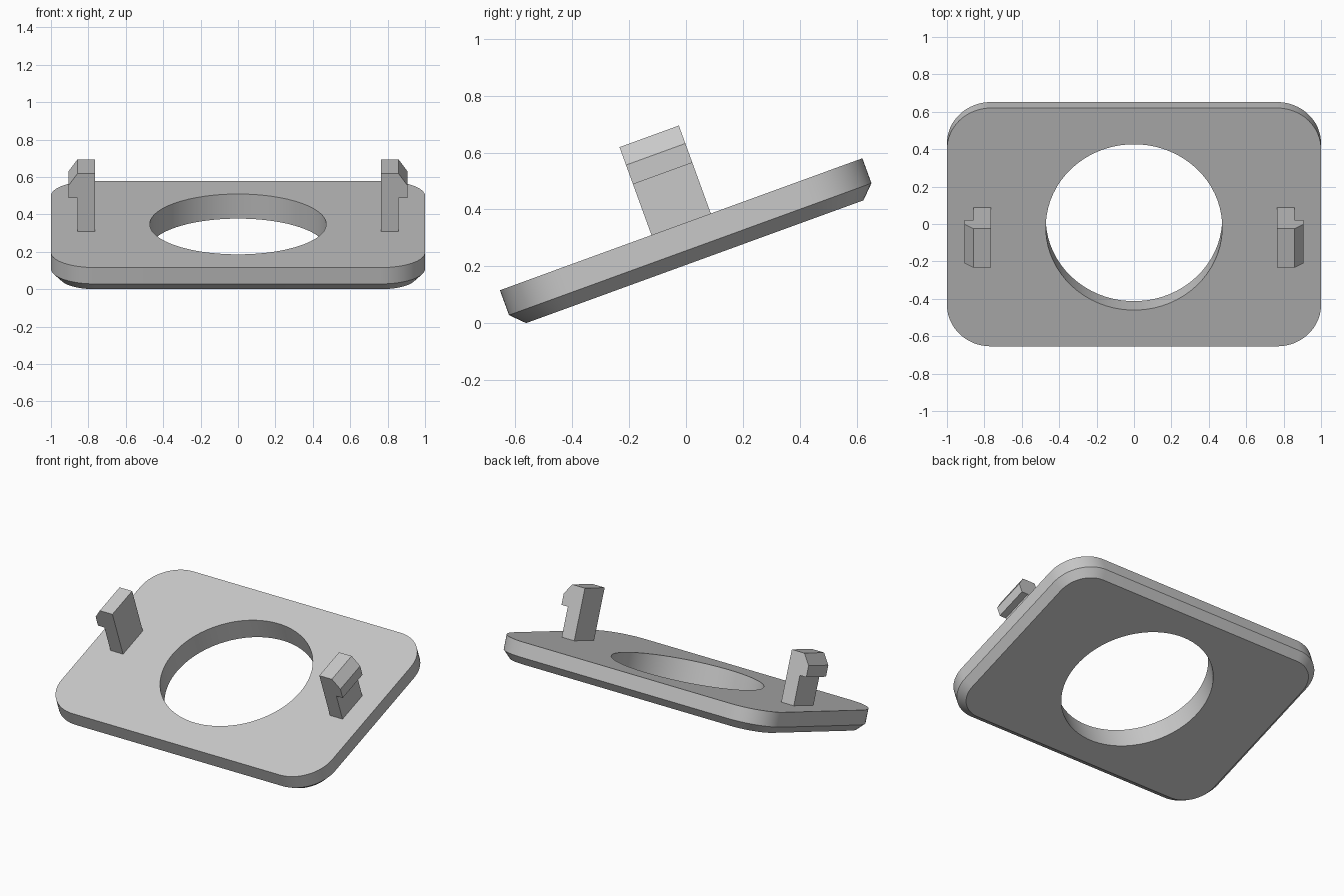
import bpy, bmesh, math
from mathutils import Matrix, Vector

cube = bpy.data.objects.get("Cube")
if cube:
    bpy.data.objects.remove(cube, do_unlink=True)

grey = bpy.data.materials.new("light_grey")
grey.use_nodes = True
grey.diffuse_color = (0.58, 0.58, 0.58, 1)
grey.node_tree.nodes["Principled BSDF"].inputs["Base Color"].default_value = grey.diffuse_color

# Shared frame: centre of the plate's top face, leaning back
TILT = Matrix.Translation((0, -0.017, 0.348)) @ Matrix.Rotation(math.radians(20), 4, 'X')
HALF_X, HALF_Y, RADIUS = 1.0, 0.678, 0.235
THICK, CHAMFER, HOLE = 0.14, 0.047, 0.472
STEPS = 16


def finish(name, bm):
    bmesh.ops.recalc_face_normals(bm, faces=bm.faces)
    mesh = bpy.data.meshes.new(name)
    bm.to_mesh(mesh)
    bm.free()
    mesh.materials.append(grey)
    obj = bpy.data.objects.new(name, mesh)
    bpy.context.collection.objects.link(obj)
    obj.matrix_world = TILT
    return obj


def rounded_ring(inset, z):
    points = []
    r = RADIUS - inset
    for corner, (sx, sy) in enumerate([(1, 1), (-1, 1), (-1, -1), (1, -1)]):
        for i in range(STEPS + 1):
            a = math.pi / 2 * (corner + i / STEPS)
            points.append(Vector((sx * (HALF_X - RADIUS) + r * math.cos(a),
                                  sy * (HALF_Y - RADIUS) + r * math.sin(a), z)))
    return points


def hole_ring(z):
    count = 4 * (STEPS + 1)
    angles = [math.pi / 4 + (i - STEPS / 2) * math.tau / count for i in range(count)]
    return [Vector((HOLE * math.cos(a), HOLE * math.sin(a), z)) for a in angles]


# Plate: rings joined around the rim, underside and hole
bm = bmesh.new()
rings = [rounded_ring(0, 0), rounded_ring(0, CHAMFER - THICK),
         rounded_ring(CHAMFER, -THICK), hole_ring(-THICK), hole_ring(0)]
rings = [[bm.verts.new(p) for p in ring] for ring in rings]
for k, ring in enumerate(rings):
    following = rings[(k + 1) % len(rings)]
    for i in range(len(ring)):
        j = (i + 1) % len(ring)
        bm.faces.new((ring[i], ring[j], following[j], following[i]))
plate = finish("plate", bm)
bpy.ops.object.select_all(action='DESELECT')
plate.select_set(True)
bpy.context.view_layer.objects.active = plate
bpy.ops.object.shade_smooth_by_angle(angle=math.radians(30))

# Clips: hooked profile extruded along the depth, one on each side
PROFILE = [(0.765, -0.01), (0.858, -0.01), (0.858, 0.19), (0.905, 0.19),
           (0.905, 0.262), (0.858, 0.329), (0.765, 0.329)]
for name, side in (("left_clip", 1), ("right_clip", -1)):
    bm = bmesh.new()
    face = bm.faces.new([bm.verts.new((side * x, -0.111, z)) for x, z in PROFILE])
    out = bmesh.ops.extrude_face_region(bm, geom=[face], use_keep_orig=True)
    moved = [v for v in out["geom"] if isinstance(v, bmesh.types.BMVert)]
    bmesh.ops.translate(bm, verts=moved, vec=(0, 0.222, 0))
    finish(name, bm)
